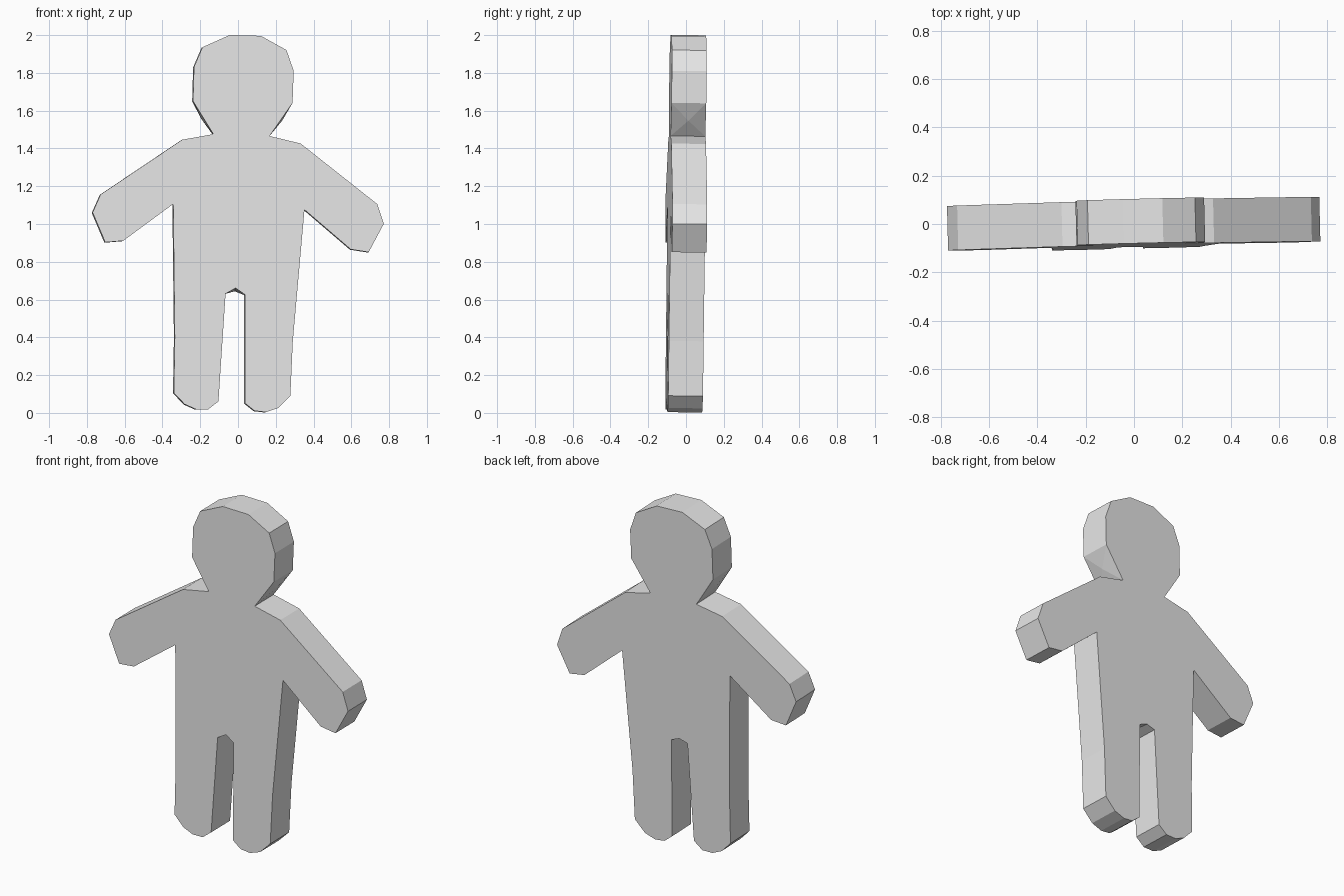
import bpy, bmesh
from mathutils import Matrix, Vector

cube = bpy.data.objects.get("Cube")
if cube:
    bpy.data.objects.remove(cube, do_unlink=True)

THICKNESS = 0.184

# One plain grey material
grey = bpy.data.materials.new("plain_grey")
grey.use_nodes = True
colour = (0.8, 0.8, 0.8, 1)
grey.diffuse_color = colour
grey.node_tree.nodes["Principled BSDF"].inputs["Base Color"].default_value = colour

# Outline (x, z), anticlockwise from the crotch, grouped by body part
left_leg = [(-.015, .66), (.035, .625), (.035, .05), (.085, .01), (.145, .003),
            (.21, .025), (.275, .09), (.288, .38)]
left_arm = [(.35, 1.075), (.595, .865), (.69, .85), (.77, 1.0), (.735, 1.105),
            (.33, 1.425)]
head = [(.165, 1.465), (.287, 1.64), (.293, 1.81), (.255, 1.92), (.12, 1.995),
        (-.045, 2.0), (-.19, 1.935), (-.235, 1.83), (-.24, 1.65), (-.132, 1.475)]
right_arm = [(-.298, 1.445), (-.73, 1.155), (-.772, 1.06), (-.705, .902),
             (-.61, .91), (-.345, 1.105)]
right_leg = [(-.337, .4), (-.342, .105), (-.285, .045), (-.225, .018),
             (-.16, .018), (-.106, .06), (-.068, .63)]
outline = left_leg + left_arm + head + right_arm + right_leg

bm = bmesh.new()
front = [bm.verts.new((x, -THICKNESS / 2, z)) for x, z in outline]
back = [bm.verts.new((x, THICKNESS / 2, z)) for x, z in outline]
bm.faces.new(front)
bm.faces.new(back[::-1])
count = len(outline)
walls = [bm.faces.new((front[i], back[i], back[(i + 1) % count], front[(i + 1) % count]))
         for i in range(count)]
back[0].co.z -= 0.015
bmesh.ops.recalc_face_normals(bm, faces=bm.faces[:])

# Slightly swollen neck sides
neck = len(left_leg) + len(left_arm)
bmesh.ops.poke(bm, faces=[walls[neck], walls[neck + len(head) - 2]], offset=0.01)

# Small turn and lean of the whole figure
lean = Matrix.Rotation(0.025, 4, 'Z') @ Matrix.Rotation(-0.011, 4, 'X')
bm.transform(Matrix.Translation(Vector((0, -0.01, 0))) @ lean)

mesh = bpy.data.meshes.new("flat_figure")
bm.to_mesh(mesh)
bm.free()
mesh.materials.append(grey)
figure = bpy.data.objects.new("flat_figure", mesh)
bpy.context.collection.objects.link(figure)
